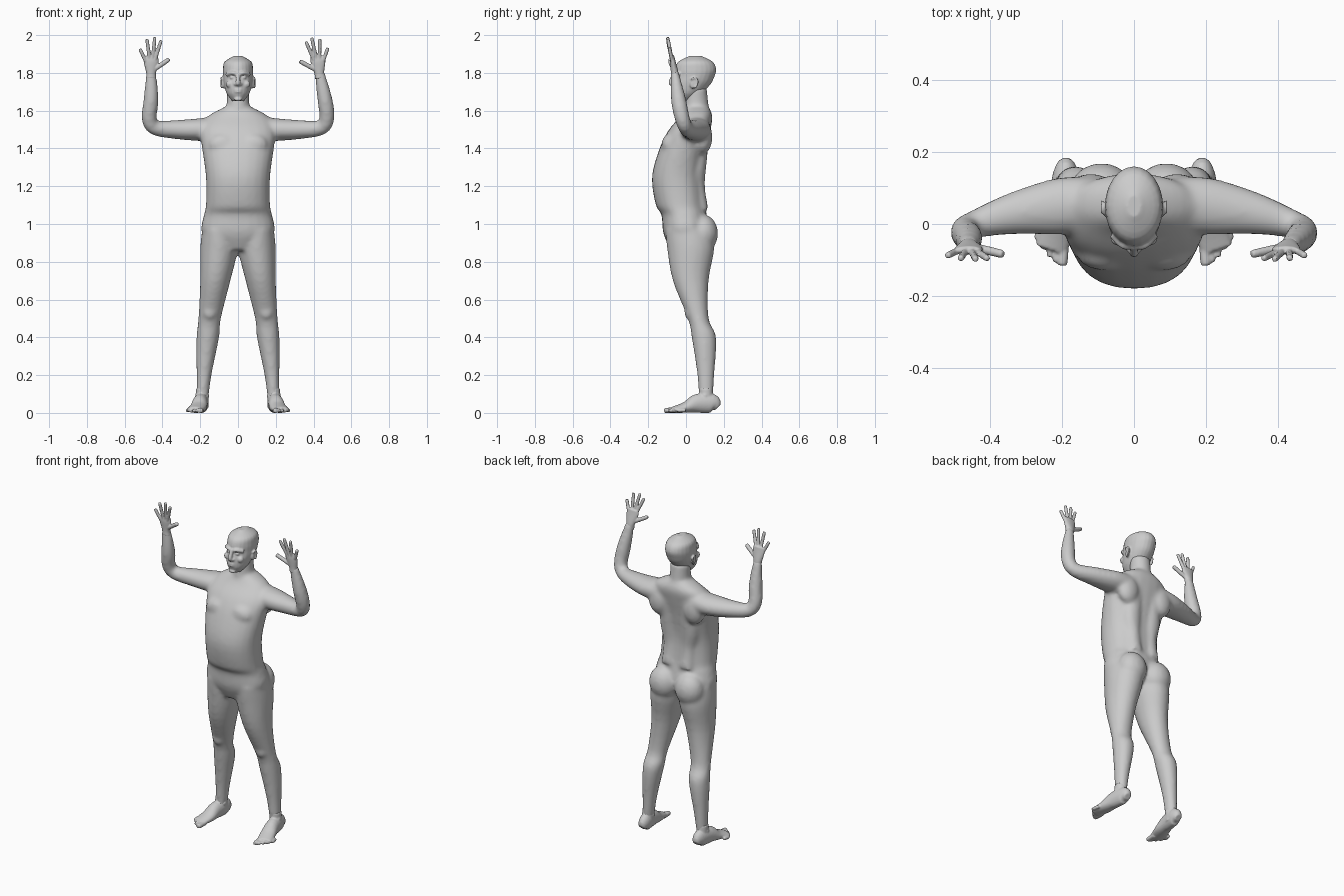
import bpy, bmesh
from math import sin, cos, pi, radians, copysign
from mathutils import Vector, Matrix

if "Cube" in bpy.data.objects:
    bpy.data.objects.remove(bpy.data.objects["Cube"])

skin = bpy.data.materials.new("plain_grey")
skin.use_nodes = True
grey = (.6, .6, .6, 1)
skin.diffuse_color = grey
skin.node_tree.nodes["Principled BSDF"].inputs["Base Color"].default_value = grey

ACROSS, DEPTH, UP = Vector((1, 0, 0)), Vector((0, 1, 0)), Vector((0, 0, 1))
SIDES = {"left": 1, "right": -1}


def mirror(side):
    return Matrix.Diagonal((side, 1, 1, 1))


def spline(keys, steps=4):
    """Pass a smooth curve through the key rings, sizes included."""
    keys = [Vector(key) for key in keys]
    refined = []
    for i in range(len(keys) - 1):
        start, end = keys[i], keys[i + 1]
        leave = (end - keys[max(i - 1, 0)]) / 2
        arrive = (keys[min(i + 2, len(keys) - 1)] - start) / 2
        for step in range(steps):
            t = step / steps
            ease = t * t * (3 - 2 * t)
            bend = leave * (t * (1 - t) ** 2) - arrive * (t * t * (1 - t))
            refined.append(start * (1 - ease) + end * ease + bend)
    return refined + [keys[-1]]


def loft(bm, keys, reference=DEPTH, axis=None, matrix=Matrix(), power=1, count=24):
    """Skin key rings given as (x, y, z, half width, half depth)."""
    rings = spline(keys)
    centres = [Vector(ring[:3]) for ring in rings]
    last = len(rings) - 1
    loops = []
    for i, ring in enumerate(rings):
        along = axis or centres[min(i + 1, last)] - centres[max(i - 1, 0)]
        wide = reference.cross(along).normalized()
        deep = along.cross(wide).normalized()
        loop = []
        for k in range(count):
            angle = 2 * pi * k / count
            c = copysign(abs(cos(angle)) ** power, cos(angle))
            s = copysign(abs(sin(angle)) ** power, sin(angle))
            point = matrix @ (centres[i] + wide * ring[3] * c + deep * ring[4] * s)
            point.z = max(point.z, 0)
            loop.append(bm.verts.new(point))
        loops.append(loop)
    faces = [bm.faces.new(loops[0]), bm.faces.new(loops[-1])]
    for lower, upper in zip(loops, loops[1:]):
        for k in range(count):
            faces.append(bm.faces.new((lower[k - 1], lower[k], upper[k], upper[k - 1])))
    bmesh.ops.recalc_face_normals(bm, faces=faces)


def stack(bm, rows, matrix=Matrix(), power=1):
    """Level rings given as (z, half width, front y, back y, centre x)."""
    keys = [(x, (front + back) / 2, z, half, (back - front) / 2)
            for z, half, front, back, x in rows]
    loft(bm, keys, axis=UP, matrix=matrix, power=power)


def centred(rows):
    return [(*row, 0) for row in rows]


def digit(bm, base, tip, radius, matrix, reference=DEPTH):
    """Finger or toe with a rounded tip."""
    base, tip = Vector(base), Vector(tip)
    near_tip = base.lerp(tip, .9)
    keys = [(*base, radius, radius), (*near_tip, radius, radius), (*tip, radius / 2, radius / 2)]
    loft(bm, keys, reference, matrix=matrix, count=10)


def blob(bm, centre, size, matrix=Matrix()):
    place = matrix @ Matrix.Translation(centre) @ Matrix.Diagonal((*size, 1))
    made = bmesh.ops.create_uvsphere(bm, u_segments=20, v_segments=12, radius=1, matrix=place)
    faces = list({face for vert in made["verts"] for face in vert.link_faces})
    bmesh.ops.recalc_face_normals(bm, faces=faces)


def finish(bm, name, voxel, rounds):
    """Fuse the overlapping volumes into one skin and relax it."""
    mesh = bpy.data.meshes.new(name)
    bm.to_mesh(mesh)
    bm.free()
    mesh.materials.append(skin)
    part = bpy.data.objects.new(name, mesh)
    bpy.context.collection.objects.link(part)
    fuse = part.modifiers.new("fuse", "REMESH")
    fuse.mode = "VOXEL"
    fuse.voxel_size = voxel
    fuse.use_smooth_shade = True
    relax = part.modifiers.new("relax", "SMOOTH")
    relax.factor = .5
    relax.iterations = rounds


# Torso and neck
body = bmesh.new()
stack(body, centred([
    (.86, .08, -.08, .06), (.95, .19, -.12, .12), (1.05, .18, -.13, .11),
    (1.1, .17, -.16, .1), (1.25, .17, -.18, .09), (1.4, .19, -.14, .11),
    (1.5, .2, -.09, .13), (1.57, .16, -.03, .14), (1.62, .07, 0, .12)]), power=.9)
stack(body, centred([(1.54, .08, -.02, .13), (1.63, .06, -.01, .12), (1.72, .06, 0, .11)]))

for side in SIDES.values():
    flip = mirror(side)
    # Chest, back columns, shoulder blades and buttocks
    blob(body, centre=(.08, -.08, 1.42), size=(.08, .05, .06), matrix=flip)
    loft(body, [(.06, .08, 1.54, .05, .05), (.07, .06, 1.33, .06, .05),
                (.06, .05, 1.2, .05, .05), (.06, .07, 1.07, .05, .05)], matrix=flip)
    blob(body, centre=(.12, .09, 1.46), size=(.07, .05, .09), matrix=flip)
    blob(body, centre=(.09, .09, .95), size=(.09, .08, .1), matrix=flip)
    # Leg and kneecap
    stack(body, [
        (.97, .09, -.11, .13, .1), (.87, .1, -.1, .15, .1), (.7, .08, -.07, .12, .12),
        (.5, .06, .01, .12, .15), (.4, .06, .03, .16, .16), (.2, .04, .06, .15, .18),
        (.05, .03, .07, .14, .19)], matrix=flip)
    blob(body, centre=(.15, .03, .53), size=(.04, .04, .04), matrix=flip)
    # Arm, the left one leaning inward at the wrist
    wrist = .43 if side > 0 else .46
    loft(body, [
        (.1, .06, 1.51, .06, .07), (.2, .05, 1.5, .06, .08), (.33, .03, 1.5, .05, .06),
        (.44, 0, 1.51, .04, .04), (.47, -.02, 1.56, .04, .04), (.46, -.04, 1.66, .04, .04),
        (wrist, -.06, 1.81, .026, .02)], matrix=flip)
finish(body, "body", voxel=.011, rounds=8)

# Head
head = bmesh.new()
stack(head, centred([
    (1.65, .03, -.05, .02), (1.69, .06, -.07, .08), (1.74, .075, -.07, .13),
    (1.78, .08, -.06, .15), (1.82, .08, -.06, .16), (1.86, .07, -.04, .14),
    (1.89, .02, .02, .08)]))
# Nose, chin and lips
loft(head, [(0, -.06, 1.8, .01, .01), (0, -.08, 1.75, .013, .013),
            (0, -.07, 1.74, .012, .012)], count=12)
blob(head, centre=(0, -.06, 1.66), size=(.02, .01, .01))
for lip_height in (1.7, 1.71):
    blob(head, centre=(0, -.067, lip_height), size=(.022, .009, .005))
for side in SIDES.values():
    flip = mirror(side)
    # Nostril, cheek, eyelid and brow
    blob(head, centre=(.013, -.07, 1.74), size=(.009, .01, .008), matrix=flip)
    blob(head, centre=(.045, -.04, 1.74), size=(.02, .02, .02), matrix=flip)
    blob(head, centre=(.03, -.05, 1.775), size=(.013, .01, .008), matrix=flip)
    loft(head, [(0, -.06, 1.79, .01, .01), (.03, -.06, 1.8, .01, .01),
                (.06, -.03, 1.79, .01, .01)], matrix=flip, count=12)
    # Ear bowl and curled rim
    tilt = flip @ Matrix.Translation((.08, .04, 1.745)) @ Matrix.Rotation(radians(-15), 4, "X")
    blob(head, centre=(0, 0, 0), size=(.008, .018, .03), matrix=tilt)
    rim = [(.009, .02 * sin(turn), .03 * cos(turn), .005, .005)
           for turn in map(radians, range(-60, 161, 40))]
    loft(head, rim, ACROSS, matrix=tilt, count=8)
finish(head, "head", voxel=.005, rounds=3)

# Hands, palms forward, fingers fanning out from the wrist
FAN_AND_REACH = {"little": (25, .14), "ring": (7, .18), "middle": (-6, .19), "index": (-17, .18)}
for name, side in SIDES.items():
    hand = bmesh.new()
    wrist, lean = (.43, -6) if side > 0 else (.46, 0)
    place = (mirror(side) @ Matrix.Translation((wrist, -.06, 1.8))
             @ Matrix.Rotation(radians(lean), 4, "Y"))
    loft(hand, [(0, 0, -.03, .026, .02), (0, 0, 0, .026, .02), (0, -.01, .06, .04, .015),
                (0, -.012, .09, .036, .01)], matrix=place)

    def along_fan(degrees, distance):
        angle = radians(degrees)
        return distance * sin(angle), -distance / 5, distance * cos(angle)

    for fan, reach in FAN_AND_REACH.values():
        digit(hand, along_fan(fan, .07), along_fan(fan, reach), radius=.0095, matrix=place)
    digit(hand, along_fan(-40, .02), along_fan(-53, .12), radius=.012, matrix=place)
    finish(hand, name + "_hand", voxel=.004, rounds=2)

# Feet, turned slightly outward
for name, side in SIDES.items():
    foot = bmesh.new()
    flip = mirror(side)
    loft(foot, [(.19, .17, .03, .02, .02), (.19, .14, .05, .035, .05), (.2, .06, .05, .04, .05),
                (.21, 0, .03, .045, .03), (.23, -.07, .016, .045, .016)], UP, matrix=flip)
    # Ankle and its bones
    stack(foot, [(.03, .035, .07, .15, .19), (.13, .033, .07, .14, .19)], matrix=flip)
    for bone in (-1, 1):
        blob(foot, centre=(.19 + bone * .027, .1, .09), size=(.01, .016, .016), matrix=flip)
    # Toes, shortening from the big one outward
    for toe in range(5):
        root = Vector((.195 + toe * .017, -.05 + toe ** 2 * .003, .014))
        reach = Vector((.005, -.065 + toe * .006, -.002))
        thickness = .015 if toe == 0 else .01
        digit(foot, root, root + reach, thickness, matrix=flip, reference=UP)
    finish(foot, name + "_foot", voxel=.005, rounds=2)
